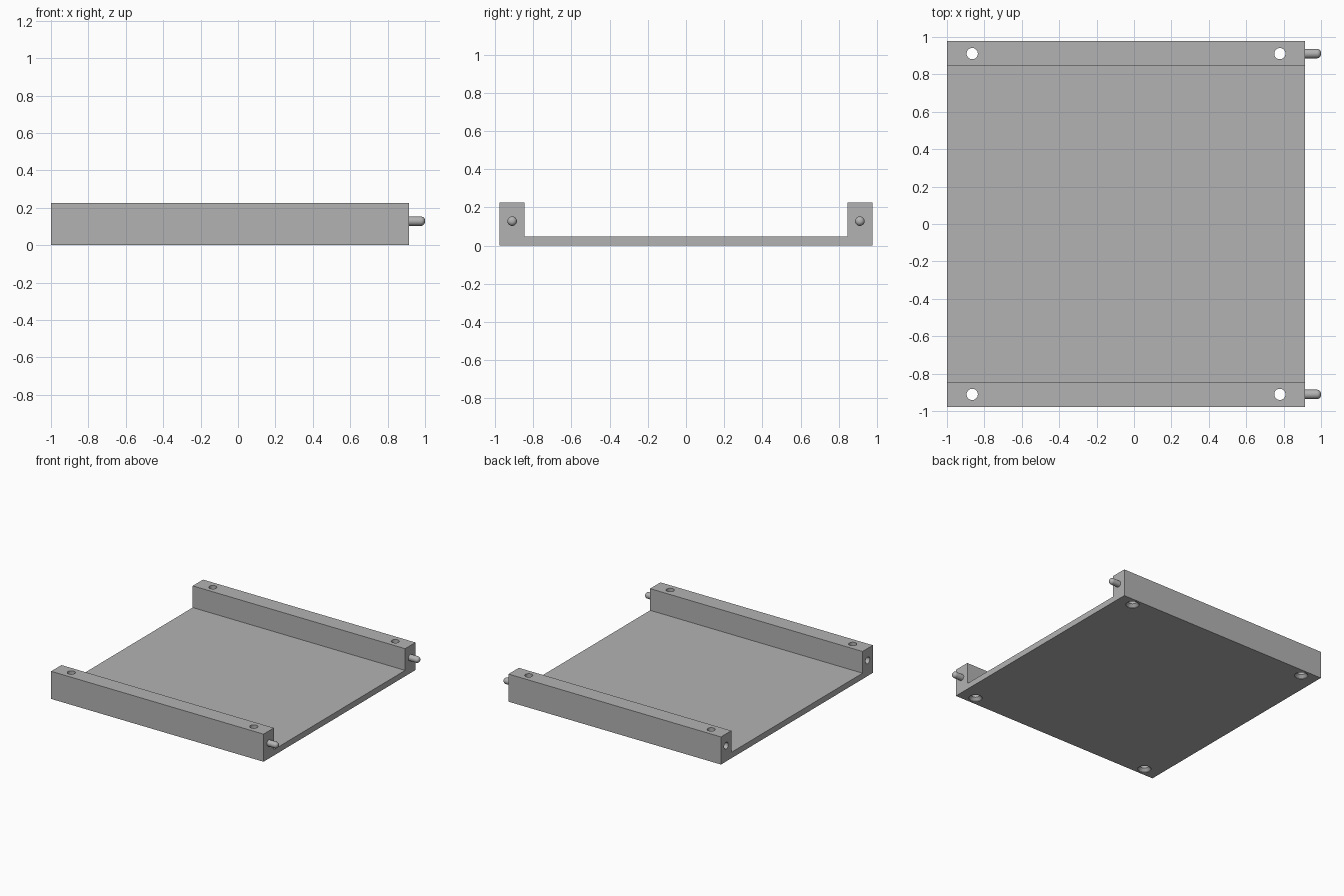
import bpy, bmesh
from math import sin, cos, pi, radians
from mathutils import Matrix, Vector

cube = bpy.data.objects.get("Cube")
if cube:
    bpy.data.objects.remove(cube, do_unlink=True)

GREY = (0.45, 0.45, 0.45, 1)
grey = bpy.data.materials.new("plain_grey")
grey.use_nodes = True
grey.diffuse_color = GREY
grey.node_tree.nodes["Principled BSDF"].inputs["Base Color"].default_value = GREY

X0, X1, Y, TOP = -1.0, 0.915, 0.978, 0.225
WALL, FLOOR = 0.845, 0.048        # inner wall face, floor thickness
RAIL_Y, PIN_Z = 0.911, 0.128


def finish(bm, name):
    bmesh.ops.recalc_face_normals(bm, faces=bm.faces)
    mesh = bpy.data.meshes.new(name)
    bm.to_mesh(mesh)
    bm.free()
    mesh.materials.append(grey)
    obj = bpy.data.objects.new(name, mesh)
    bpy.context.collection.objects.link(obj)
    return obj


def lathe(bm, profile, matrix, sides=32):
    """Revolve (radius, height) points, with closed ends, then place."""
    rings = []
    for r, h in profile:
        rings.append([bm.verts.new(matrix @ Vector((r * cos(2 * pi * i / sides),
                      r * sin(2 * pi * i / sides), h))) for i in range(sides)])
    for low, high in zip(rings, rings[1:]):
        for i in range(sides):
            j = (i + 1) % sides
            bm.faces.new((low[i], low[j], high[j], high[i]))
    bm.faces.new(rings[0][::-1])
    bm.faces.new(rings[-1])


def smooth(obj):
    bpy.ops.object.select_all(action='DESELECT')
    obj.select_set(True)
    bpy.context.view_layer.objects.active = obj
    bpy.ops.object.shade_smooth_by_angle(angle=radians(30))


# Tray body: a U profile extruded along x
bm = bmesh.new()
outline = [(-Y, 0), (Y, 0), (Y, TOP), (WALL, TOP), (WALL, FLOOR),
           (-WALL, FLOOR), (-WALL, TOP), (-Y, TOP)]
face = bm.faces.new([bm.verts.new((X0, y, z)) for y, z in outline])
ext = bmesh.ops.extrude_face_region(bm, geom=[face])
bmesh.ops.translate(bm, vec=(X1 - X0, 0, 0),
                    verts=[v for v in ext["geom"] if isinstance(v, bmesh.types.BMVert)])
tray = finish(bm, "tray_body")

# Cutter: countersunk screw holes through the rails and blind pin sockets
along_x = Matrix.Rotation(pi / 2, 4, 'Y')
screw = [(0.05, -0.03), (0.05, 0.004), (0.03, 0.026), (0.03, TOP + 0.05)]
socket = [(0.027, -0.05), (0.027, 0.085)]
bm = bmesh.new()
for y in (-RAIL_Y, RAIL_Y):
    for x in (-0.865, 0.78):
        lathe(bm, screw, Matrix.Translation((x, y, 0)))
    lathe(bm, socket, Matrix.Translation((X0, y, PIN_Z)) @ along_x)
cutter = finish(bm, "hole_cutter")
cutter.hide_render = True

cut = tray.modifiers.new("holes", 'BOOLEAN')
cut.operation = 'DIFFERENCE'
cut.solver = 'EXACT'
cut.object = cutter
bpy.context.view_layer.objects.active = tray
bpy.ops.object.modifier_apply(modifier=cut.name)
bpy.data.objects.remove(cutter, do_unlink=True)
smooth(tray)

# Round-ended locating pins
R, ROUND = 0.025, 0.022
pin = [(R, -0.04)] + [(R - ROUND + ROUND * cos(a), 1 - X1 - ROUND + ROUND * sin(a))
                      for a in (i * pi / 16 for i in range(9))]
for name, y in (("front_pin", -RAIL_Y), ("back_pin", RAIL_Y)):
    bm = bmesh.new()
    lathe(bm, pin, Matrix.Translation((X1, y, PIN_Z)) @ along_x)
    smooth(finish(bm, name))
